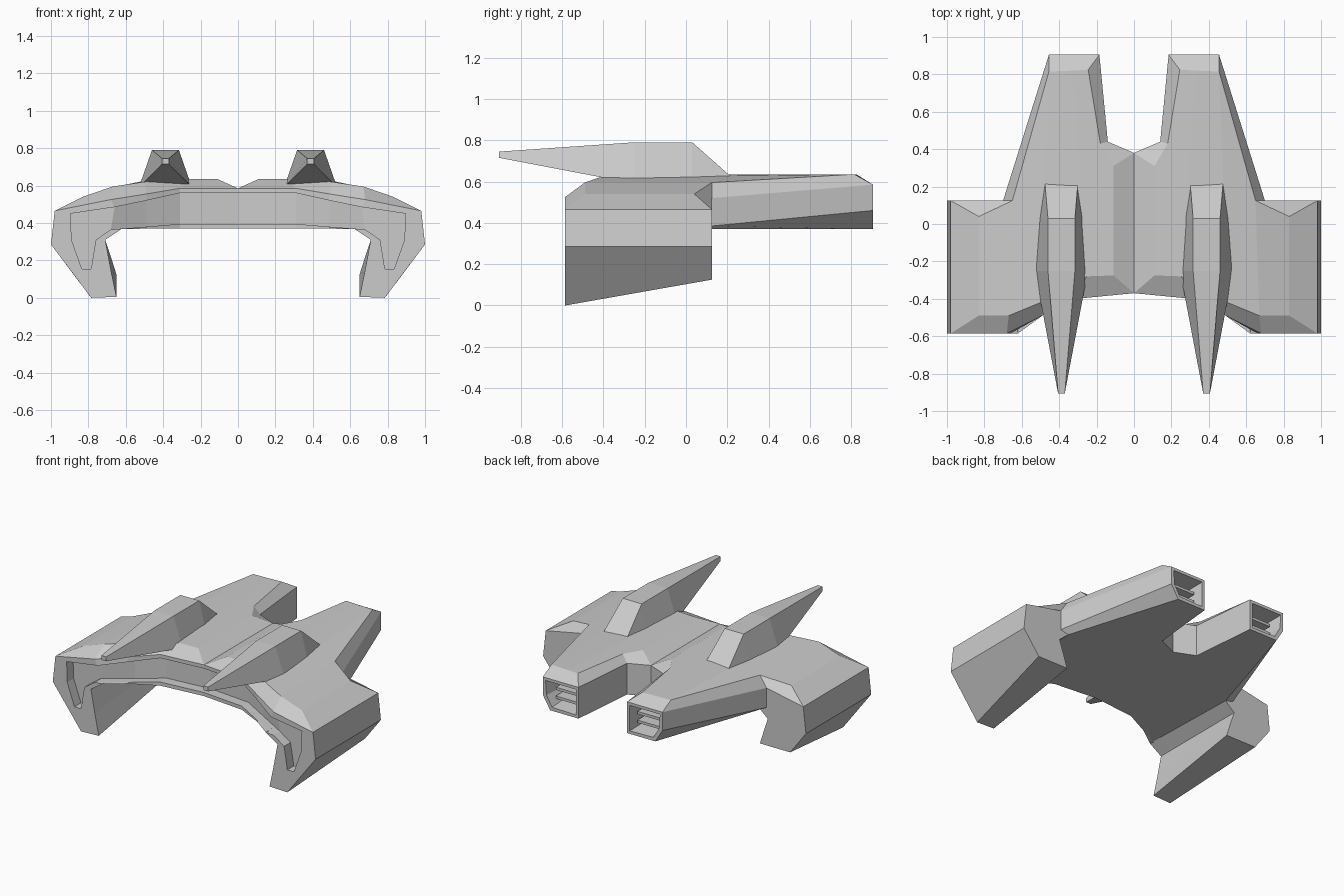
import bpy, bmesh
from mathutils import Vector

if "Cube" in bpy.data.objects:
    bpy.data.objects.remove(bpy.data.objects["Cube"])


def build(name, faces, after=None):
    """Mesh from faces on the +x side, mirrored to -x and welded."""
    bm = bmesh.new()
    for side in (1, -1):
        for f in faces:
            pts = []
            for p in f:
                q = Vector((p[0] * side, p[1], p[2]))
                if all((q - r).length > 1e-5 for r in pts):
                    pts.append(q)
            if len(pts) > 2:
                bm.faces.new([bm.verts.new(p) for p in pts])
    bmesh.ops.remove_doubles(bm, verts=bm.verts, dist=1e-4)
    bmesh.ops.recalc_face_normals(bm, faces=bm.faces)
    if after:
        after(bm)
    me = bpy.data.meshes.new(name)
    bm.to_mesh(me)
    bm.free()
    ob = bpy.data.objects.new(name, me)
    bpy.context.collection.objects.link(ob)
    return ob


def strip(a, b):
    return [[a[i], a[i + 1], b[i + 1], b[i]] for i in range(len(a) - 1)]


def front(xz, dy=0.0):
    return [(x, y + dy, z) for (x, z), y in zip(xz, FRONT_Y)]


# Front frame: outer edge, inner edge and the recessed slot between them
FRONT_Y = [-.37, -.40, -.49, -.585, -.585, -.585, -.585]
T = front([(0, .585), (.31, .585), (.49, .555), (.68, .525), (.98, .465), (1, .285), (.785, 0)])
B = front([(0, .37), (.31, .37), (.49, .37), (.62, .37), (.71, .31), (.68, .15), (.65, .005)])
slot_t = [(0, .56), (.31, .56), (.49, .52), (.66, .485), (.895, .45), (.89, .31), (.835, .155)]
slot_b = [(0, .395), (.31, .395), (.49, .38), (.68, .365), (.76, .31), (.775, .22), (.785, .155)]
RT, RB = front(slot_t), front(slot_b)
ST, SB = front(slot_t, .07), front(slot_b, .07)
faces = strip(T, RT) + strip(RT, ST) + strip(ST, SB) + strip(SB, RB) + strip(RB, B)
faces += [[T[6], RT[6], RB[6], B[6]], [RT[6], ST[6], SB[6], RB[6]]]

# Deck edge behind the front chamfer
D = [(.11, -.275, .635), (.25, -.28, .635), (.50, -.42, .62), (.67, -.49, .595), (.83, -.49, .54)]
faces += strip(T[:5], D)

# Rear deck edge, notch and arm corners
n0, n1 = (0, .38, .585), (.14, .44, .585)
e1, e2, e3 = (.11, .31, .635), (.18, .43, .635), (.245, .825, .635)
m, q4, q5, d4 = (.33, .82, .635), (.455, .815, .635), (.65, .125, .595), (.83, .04, .54)
ui, u, low = (.185, .905, .585), (.455, .905, .585), (.455, .905, .46)
ao, ai = (.40, .905, .37), (.185, .905, .37)
n0b, n1b = (0, .38, .37), (.14, .44, .37)
w0, w1, w2 = (.70, .125, .52), (.70, .125, .385), (.64, .125, .37)

# Side pod rear ring
PT = [(.98, .125, .465), (1, .125, .285), (.88, .125, .125)]
PB = [w2, (.71, .125, .31), (.68, .125, .22), (.65, .125, .125)]
faces += strip(T[4:], PT) + strip(B[3:], PB)
faces += [[T[6], B[6], PB[3], PT[2]], [w0] + PT + PB[::-1] + [w1]]

# Deck, centre groove and pod tops
faces += [[T[0], D[0], e1, n0], [D[0], D[1], m, e3, e2, e1], [D[1], D[2], q4, m],
          [D[2], D[3], q5, q4], [D[3], D[4], d4, q5], [D[4], T[4], PT[0], d4],
          [d4, PT[0], w0, q5]]
# Rear arms, notch walls and underside
faces += [[q5, q4, u, w0], [w0, u, low, w1], [w1, low, ao, w2], [e3, m, q4, u, ui],
          [e2, e3, ui, n1], [e1, e2, n1, n0], [n1, ui, ai, n1b], [n0, n1, n1b, n0b],
          [ui, u, low, ao, ai], B[:4] + [w2, ao, ai, n1b, n0b]]


def hollow_arms(bm):
    ends = [f for f in bm.faces if f.calc_center_median().y > .9]
    bmesh.ops.inset_individual(bm, faces=ends, thickness=.028)
    bmesh.ops.inset_individual(bm, faces=ends, thickness=.02, depth=-.15)


build("hull", faces, hollow_arms)

# Top spikes: rows of y, bottom z, bottom half width, top z, top half width
rings = []
for y, zb, wb, zt, wt in [(-.905, .715, .018, .745, .018), (-.25, .59, .142, .79, .072),
                          (.03, .60, .12, .79, .072), (.22, .60, .09, .622, .088)]:
    rings.append([(.388 - wb, y, zb), (.388 + wb, y, zb), (.388 + wt, y, zt), (.388 - wt, y, zt)])
spike = [rings[0], rings[-1]]
for a, b in zip(rings, rings[1:]):
    spike += strip(a + a[:1], b + b[:1])
build("top_spikes", spike)

# Crossbars inside the hollow arm ends
for side in (-1, 1):
    for z in (.44, .50):
        bpy.ops.mesh.primitive_cube_add(size=1, location=(side * .31, .80, z))
        bar = bpy.context.object
        bar.name = "exhaust_bar"
        bar.scale = (.17, .10, .018)
